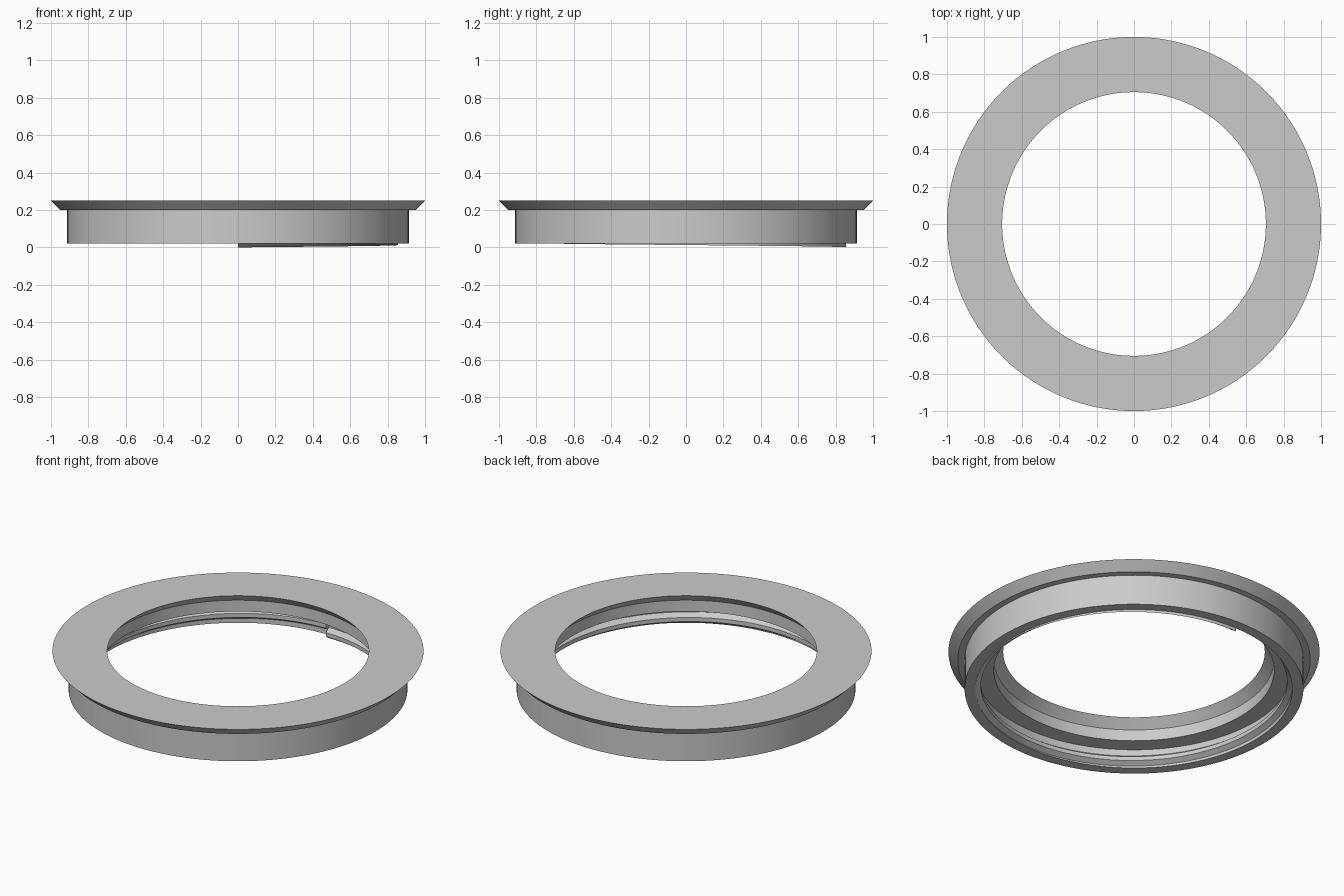
import bpy
import bmesh
from math import cos, sin, pi

cube = bpy.data.objects.get("Cube")
if cube:
    bpy.data.objects.remove(cube, do_unlink=True)

SEGMENTS = 128

grey = bpy.data.materials.new("plain_grey")
grey.use_nodes = True
colour = (0.6, 0.6, 0.6, 1)
grey.diffuse_color = colour
grey.node_tree.nodes["Principled BSDF"].inputs["Base Color"].default_value = colour


def sweep(name, profile, start=0.0, rise=0.0, closed=True):
    """Carry an (r, z) profile clockwise once round z, climbing by rise."""
    bm = bmesh.new()
    rings = []
    for i in range(SEGMENTS if closed else SEGMENTS + 1):
        t = i / SEGMENTS
        a = start - 2 * pi * t
        rings.append([bm.verts.new((r * cos(a), r * sin(a), z + rise * t))
                      for r, z in profile])
    pairs = list(zip(rings, rings[1:]))
    if closed:
        pairs.append((rings[-1], rings[0]))
    n = len(profile)
    for p, q in pairs:
        for j in range(n):
            k = (j + 1) % n
            bm.faces.new((p[j], p[k], q[k], q[j]))
    if not closed:
        bm.faces.new(rings[0])
        bm.faces.new(rings[-1])
    bmesh.ops.recalc_face_normals(bm, faces=bm.faces)
    mesh = bpy.data.meshes.new(name)
    bm.to_mesh(mesh)
    bm.free()
    mesh.materials.append(grey)
    obj = bpy.data.objects.new(name, mesh)
    bpy.context.collection.objects.link(obj)
    bpy.ops.object.select_all(action='DESELECT')
    obj.select_set(True)
    bpy.context.view_layer.objects.active = obj
    bpy.ops.object.shade_smooth_by_angle(angle=pi / 6)
    return obj


# Flanged ring: bevelled rim, outer wall, threaded bore, inner lip
sweep("flanged_ring", [
    (1.0, 0.25), (0.95, 0.2), (0.913, 0.2), (0.913, 0.02),
    (0.853, 0.02), (0.853, 0.133), (0.755, 0.133), (0.755, 0.2),
    (0.705, 0.25)])

# Single turn of internal thread, ending just below the ring
sweep("inner_thread", [
    (0.855, 0.0), (0.825, 0.02), (0.825, 0.044), (0.855, 0.066)],
    start=pi / 2, rise=0.05, closed=False)
